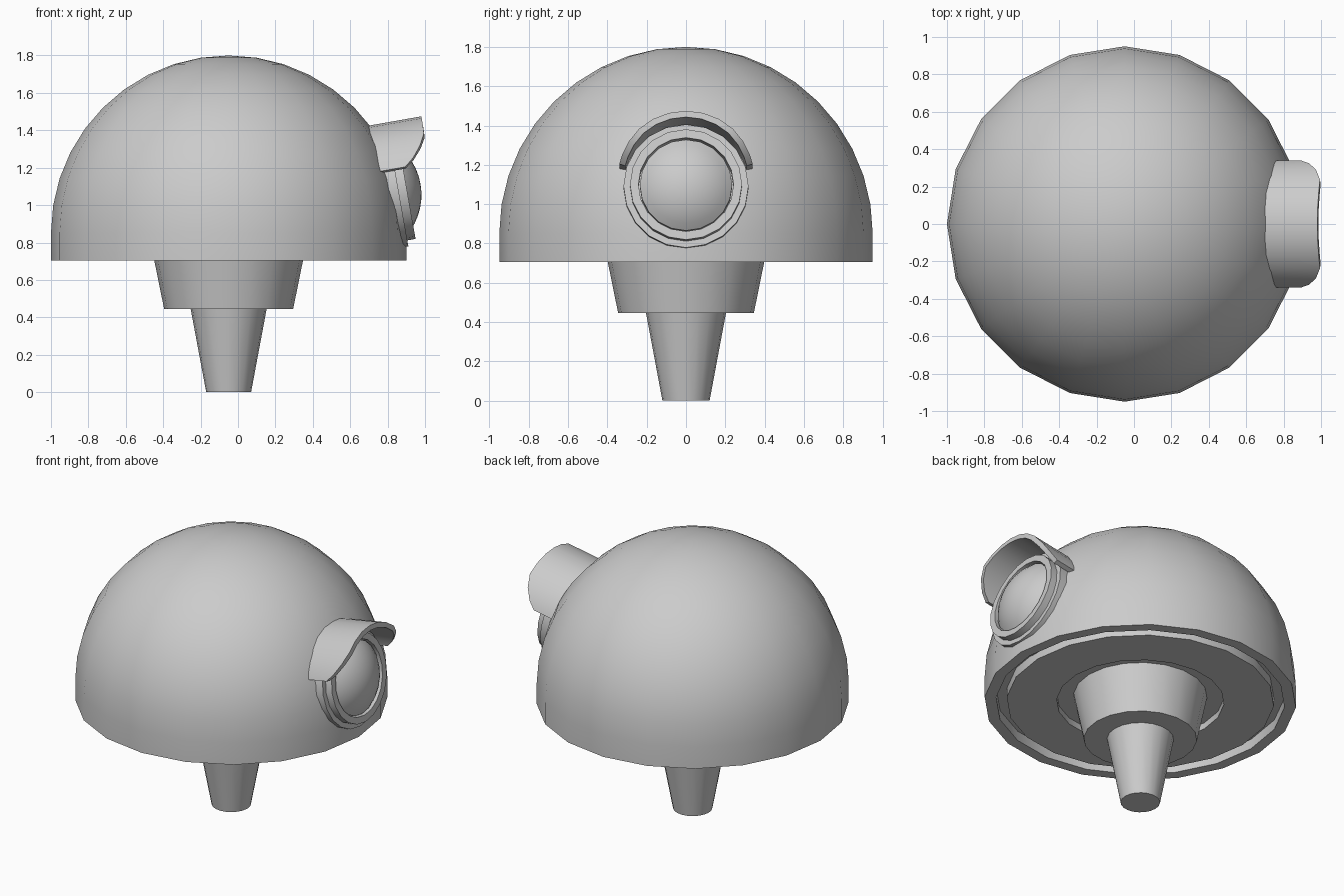
import bpy, bmesh
from math import sin, cos, radians, pi
from mathutils import Matrix

if "Cube" in bpy.data.objects:
    bpy.data.objects.remove(bpy.data.objects["Cube"])

SIDES = 20
BODY = Matrix.Translation((-0.05, 0, 0))
# eye frame: local z looks out along +x, tilted 10 degrees upwards
EYE = Matrix.Translation((0.90, 0, 1.10)) @ Matrix.Rotation(radians(80), 4, 'Y')


def finish(name, bm, matrix):
    bmesh.ops.remove_doubles(bm, verts=bm.verts, dist=1e-5)
    bmesh.ops.recalc_face_normals(bm, faces=bm.faces)
    mesh = bpy.data.meshes.new(name)
    bm.to_mesh(mesh)
    bm.free()
    ob = bpy.data.objects.new(name, mesh)
    ob.matrix_world = matrix
    bpy.context.collection.objects.link(ob)
    bpy.ops.object.select_all(action='DESELECT')
    ob.select_set(True)
    bpy.context.view_layer.objects.active = ob
    bpy.ops.object.shade_smooth_by_angle(angle=radians(30))
    return ob


def lathe(name, profile, matrix, closed=False):
    """Revolve (radius, height) points around local z."""
    bm = bmesh.new()
    vs = [bm.verts.new((r, 0, z)) for r, z in profile]
    es = [bm.edges.new(p) for p in zip(vs, vs[1:])]
    if closed:
        es.append(bm.edges.new((vs[-1], vs[0])))
    bmesh.ops.spin(bm, geom=vs + es, cent=(0, 0, 0), axis=(0, 0, 1),
                   angle=2 * pi, steps=SIDES, use_merge=False)
    return finish(name, bm, matrix)


# domed shell with a short straight skirt and recessed underside
arc = [(0.95 * cos(radians(a)), 0.85 + 0.95 * sin(radians(a))) for a in range(81, -1, -9)]
lathe("dome_shell", [(0, 1.8)] + arc +
      [(0.95, 0.705), (0.88, 0.705), (0.88, 0.77), (0, 0.77)], BODY)

# underside plate with central well
lathe("base_plate", [(0, 0.78), (0.815, 0.78), (0.815, 0.708), (0.51, 0.708),
                     (0.51, 0.75), (0, 0.75)], BODY)

# tapered neck: collar and stem
lathe("neck_collar", [(0, 0.755), (0.408, 0.755), (0.345, 0.445), (0, 0.445)], BODY)
lathe("neck_stem", [(0, 0.46), (0.206, 0.46), (0.12, 0), (0, 0)], BODY)

# stepped eye ring
lathe("eye_ring", [(0.24, -0.2), (0.318, -0.2), (0.318, -0.045), (0.285, -0.045),
                   (0.285, 0), (0.242, 0), (0.242, -0.03)], EYE, closed=True)

# bulging lens
R = 0.338
A = 44.0
lens = [(R * sin(radians(A * i / 6)), 0.077 - R + R * cos(radians(A * i / 6)))
        for i in range(7)]
lathe("eye_lens", lens + [(0.235, -0.18), (0, -0.18)], EYE)

# eyelid hood: arched strip whose front edge sweeps back at both ends
half = [(17, 0.012), (24, 0.062), (35, 0.11), (48, 0.142), (62, 0.144), (76, 0.144)]
path = half + [(90, 0.144)] + [(180 - a, n) for a, n in reversed(half)]
bm = bmesh.new()
rows = []
for a, n in path:
    t = radians(a)
    rows.append([bm.verts.new((-r * sin(t), r * cos(t), h)) for r, h in
                 ((0.355, n), (0.355, -0.28), (0.323, -0.28), (0.323, n))])
for p, q in zip(rows, rows[1:]):
    for i in range(4):
        j = (i + 1) % 4
        bm.faces.new((p[i], p[j], q[j], q[i]))
bm.faces.new(rows[0])
bm.faces.new(rows[-1])
finish("eye_hood", bm, EYE)
